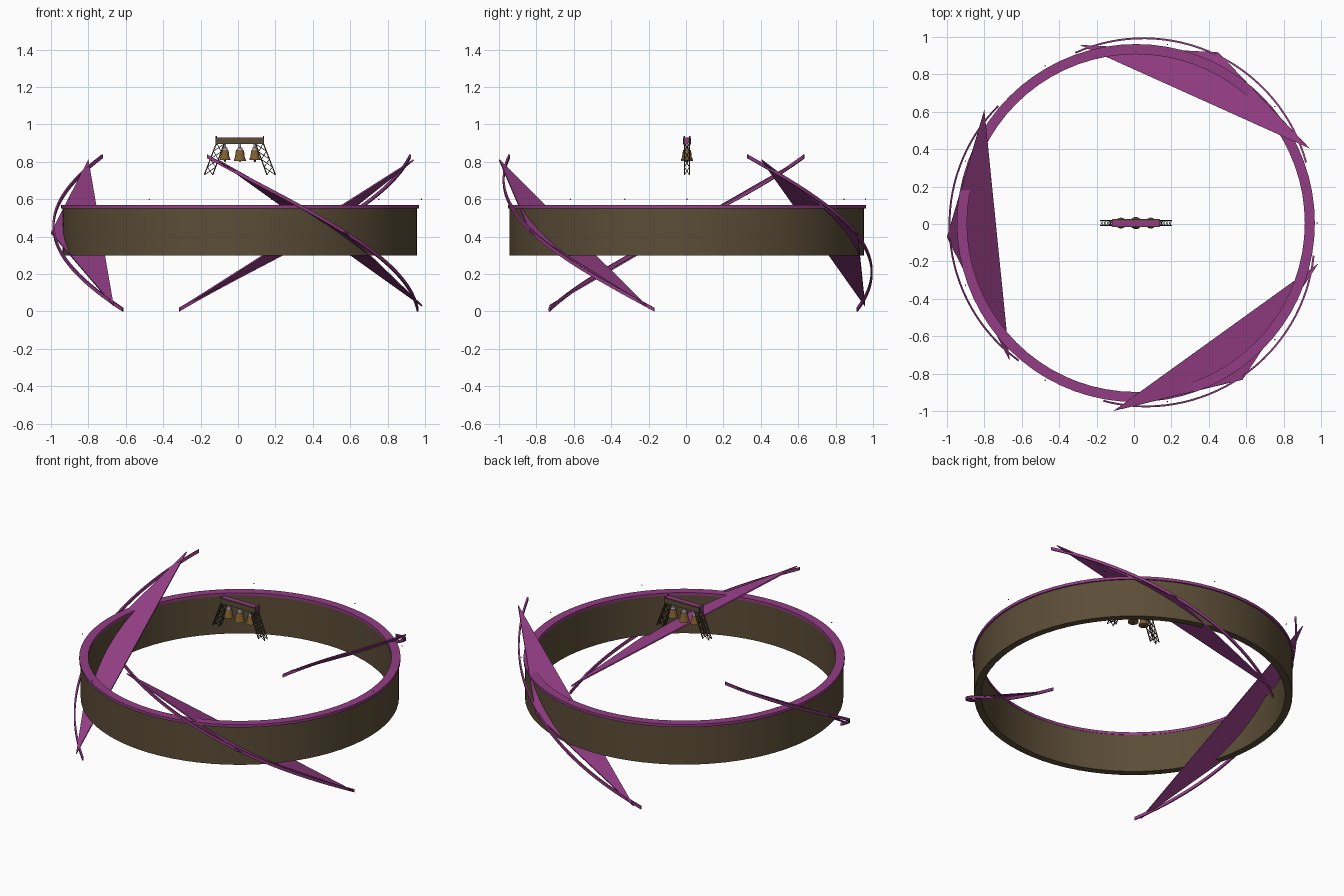
import bpy, bmesh, math
from mathutils import Vector, Matrix

if "Cube" in bpy.data.objects:
    bpy.data.objects.remove(bpy.data.objects["Cube"])

CX, CY = 0.01, 0.005          # shared axis of the ring


def mat(name, rgb):
    m = bpy.data.materials.new(name)
    m.diffuse_color = (*rgb, 1)
    m.use_nodes = True
    m.node_tree.nodes["Principled BSDF"].inputs["Base Color"].default_value = m.diffuse_color
    return m


BROWN = mat("ring_brown", (0.105, 0.074, 0.038))
PURPLE = mat("purple", (0.29, 0.047, 0.23))
DARK = mat("dark_truss", (0.06, 0.045, 0.028))
GOLD = mat("bell_bronze", (0.22, 0.115, 0.032))
GREY = mat("pale_grey", (0.45, 0.43, 0.47))


def finish(name, bm, material, smooth=False):
    bmesh.ops.recalc_face_normals(bm, faces=bm.faces)
    me = bpy.data.meshes.new(name)
    bm.to_mesh(me)
    bm.free()
    me.materials.append(material)
    ob = bpy.data.objects.new(name, me)
    bpy.context.collection.objects.link(ob)
    ob.location = (CX, CY, 0)
    if smooth:
        bpy.context.view_layer.objects.active = ob
        ob.select_set(True)
        bpy.ops.object.shade_smooth_by_angle(angle=math.radians(40))
        ob.select_set(False)
    return ob


def lathe(name, profile, n, material, at=(0, 0, 0), closed=True, smooth=True):
    """Revolve an (r, z) profile; closed profiles make rings."""
    bm = bmesh.new()
    rows = [[bm.verts.new((at[0] + r * math.cos(2 * math.pi * i / n),
                           at[1] + r * math.sin(2 * math.pi * i / n), at[2] + z))
             for i in range(n)] for r, z in profile]
    for j in range(len(rows) if closed else len(rows) - 1):
        a, b = rows[j], rows[(j + 1) % len(rows)]
        for i in range(n):
            k = (i + 1) % n
            bm.faces.new((a[i], a[k], b[k], b[i]))
    if not closed:
        bm.faces.new(rows[0])
        bm.faces.new(rows[-1])
    return finish(name, bm, material, smooth)


def box(name, lo, hi, material):
    bm = bmesh.new()
    bmesh.ops.create_cube(bm, size=1)
    lo, hi = Vector(lo), Vector(hi)
    for v in bm.verts:
        v.co = Vector([(lo[k] + hi[k]) / 2 + v.co[k] * (hi[k] - lo[k]) for k in range(3)])
    return finish(name, bm, material)


def rod(bm, p, q, r):
    p, q = Vector(p), Vector(q)
    d = q - p
    m = Matrix.Translation((p + q) / 2) @ d.to_track_quat('Z', 'Y').to_matrix().to_4x4()
    bmesh.ops.create_cone(bm, cap_ends=True, segments=6, radius1=r, radius2=r,
                          depth=d.length, matrix=m)


# Big ring and its purple top trim
lathe("ring_wall", [(0.905, 0.30), (0.948, 0.30), (0.948, 0.55), (0.905, 0.55)], 72, BROWN)
lathe("ring_trim", [(0.903, 0.55), (0.957, 0.55), (0.957, 0.568), (0.903, 0.568)], 72, PURPLE)

# Nine tiny floating studs above the rim
bm = bmesh.new()
for i in range(9):
    a = math.radians(40 * i)
    bmesh.ops.create_icosphere(bm, subdivisions=1, radius=0.004,
                               matrix=Matrix.Translation((0.97 * math.cos(a), 0.97 * math.sin(a), 0.6)))
finish("rim_studs", bm, DARK)

# Three spiral ribbons and three triangular sails
SAIL = [Vector(p) for p in ((-0.81, 0.605, 0.81), (-1.01, -0.075, 0.42), (-0.675, -0.735, 0.03))]
for s in range(3):
    bm = bmesh.new()
    rows = []
    for i in range(33):
        t = i / 32
        a = math.radians(139.6 + 120 * s + 90 * t)
        r = 0.966 + 0.031 * (1 - (2 * t - 1) ** 2)
        z = 0.829 - 0.819 * t
        rows.append([bm.verts.new(((r + dr) * math.cos(a), (r + dr) * math.sin(a), z + dz))
                     for dr, dz in ((-.005, -.01), (.005, -.01), (.005, .01), (-.005, .01))])
    for a, b in zip(rows, rows[1:]):
        for k in range(4):
            bm.faces.new((a[k], a[(k + 1) % 4], b[(k + 1) % 4], b[k]))
    bm.faces.new(rows[0])
    bm.faces.new(rows[-1])
    finish(f"spiral_ribbon_{s + 1}", bm, PURPLE, True)

    rot = Matrix.Rotation(math.radians(120 * s), 3, 'Z')
    pts = [rot @ p for p in SAIL]
    n = (pts[1] - pts[0]).cross(pts[2] - pts[0]).normalized() * 0.004
    bm = bmesh.new()
    a = [bm.verts.new(p + n) for p in pts]
    b = [bm.verts.new(p - n) for p in pts]
    bm.faces.new(a)
    bm.faces.new(b)
    for k in range(3):
        bm.faces.new((a[k], a[(k + 1) % 3], b[(k + 1) % 3], b[k]))
    finish(f"sail_{s + 1}", bm, PURPLE)

# Bell beam: purple core with brown side plates
box("beam_core", (-0.128, -0.015, 0.897), (0.128, 0.015, 0.930), PURPLE)
for nm, y in (("front", -0.0185), ("back", 0.0185)):
    box(f"beam_plate_{nm}", (-0.125, y - 0.0035, 0.895), (0.125, y + 0.0035, 0.928), BROWN)

# Lattice legs and short corner posts
for nm, sx in (("left", -1), ("right", 1)):
    bm = bmesh.new()

    def pt(side, y, t):
        top, bot = ((0.125, 0.9), (0.190, 0.73)) if side else ((0.085, 0.895), (0.145, 0.73))
        return (sx * (top[0] + (bot[0] - top[0]) * t), y, top[1] + (bot[1] - top[1]) * t)

    corners = [(0, -0.014), (1, -0.014), (1, 0.014), (0, 0.014)]
    for k in range(4):
        c, d = corners[k], corners[(k + 1) % 4]
        rod(bm, pt(*c, 0), pt(*c, 1), 0.003)
        for j in range(4):
            t0, t1 = j / 4, (j + 1) / 4
            rod(bm, pt(*c, t0), pt(*d, t1), 0.0018)
            rod(bm, pt(*d, t0), pt(*c, t1), 0.0018)
    for y in (-0.015, 0.015):
        rod(bm, (sx * 0.126, y, 0.89), (sx * 0.126, y, 0.938), 0.004)
    finish(f"truss_leg_{nm}", bm, DARK)

# Three bells with pale hangers
for i, (x, k) in enumerate(((-0.08, 1.0), (0, 1.12), (0.08, 1.0))):
    z = 0.862
    prof = [(0.018, 0), (0.021, -0.012), (0.023, -0.032), (0.029, -0.047), (0.029, -0.052)]
    lathe(f"bell_{i + 1}", [(r * k, h * k) for r, h in prof], 20, GOLD, (x, 0, z), False)
    lathe(f"bell_hanger_{i + 1}", [(0.015, 0), (0.013, 0.012), (0.007, 0.016), (0.007, 0.036)],
          12, GREY, (x, 0, z), False)
    lathe(f"bell_clapper_{i + 1}", [(0.003, -0.05), (0.007, -0.056), (0.003, -0.062)],
          8, DARK, (x, 0, z), False)
